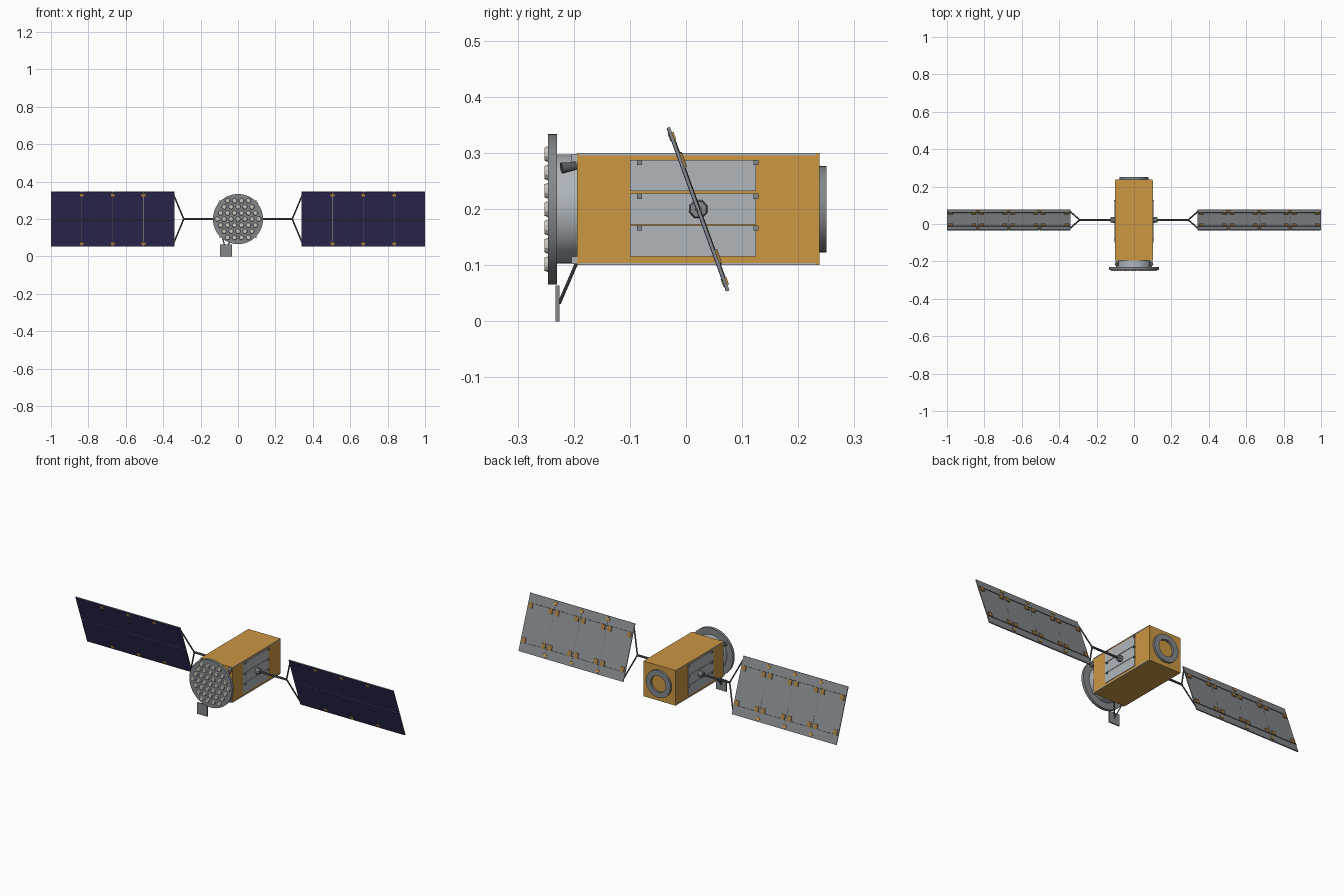
import bpy, bmesh, math
from mathutils import Matrix, Vector

old = bpy.data.objects.get("Cube")
if old:
    bpy.data.objects.remove(old, do_unlink=True)


def material(name, r, g, b):
    m = bpy.data.materials.new(name)
    m.use_nodes = True
    m.diffuse_color = (r, g, b, 1)
    m.node_tree.nodes["Principled BSDF"].inputs["Base Color"].default_value = (r, g, b, 1)
    return m


GOLD = material("gold foil", 0.60, 0.31, 0.055)
NAVY = material("navy cells", 0.030, 0.027, 0.100)
PALE = material("pale panel", 0.43, 0.47, 0.50)
GREY = material("mid grey", 0.23, 0.25, 0.265)
DARK = material("dark metal", 0.11, 0.115, 0.12)
CREAM = material("cream antenna", 0.60, 0.59, 0.52)
BRONZE = material("bronze hinge", 0.34, 0.19, 0.05)


def finish(name, bm, mat, matrix=None, smooth=False):
    bmesh.ops.recalc_face_normals(bm, faces=bm.faces)
    me = bpy.data.meshes.new(name)
    bm.to_mesh(me)
    bm.free()
    me.materials.append(mat)
    ob = bpy.data.objects.new(name, me)
    bpy.context.collection.objects.link(ob)
    if matrix:
        ob.matrix_world = matrix
    if smooth:
        bpy.ops.object.select_all(action='DESELECT')
        ob.select_set(True)
        bpy.context.view_layer.objects.active = ob
        bpy.ops.object.shade_smooth_by_angle(angle=math.radians(35))
    return ob


def boxes(name, items, mat, matrix=None):
    """One object from (centre, size) boxes."""
    bm = bmesh.new()
    for c, s in items:
        bmesh.ops.create_cube(bm, size=1, matrix=Matrix.Translation(c) @ Matrix.Diagonal((*s, 1)))
    return finish(name, bm, mat, matrix)


def rods(name, items, mat, matrix=None, sides=8, smooth=False):
    """One object from (start, end, start radius, end radius) cones."""
    bm = bmesh.new()
    for a, b, r1, r2 in items:
        a, b = Vector(a), Vector(b)
        d = b - a
        m = Matrix.Translation((a + b) / 2) @ d.to_track_quat('Z', 'Y').to_matrix().to_4x4()
        bmesh.ops.create_cone(bm, cap_ends=True, segments=sides, radius1=r1, radius2=r2,
                              depth=d.length, matrix=m)
    return finish(name, bm, mat, matrix, smooth)


def lathe(name, profile, mat, sides=40):
    """Closed (radius, y) profile spun about the long axis of the body."""
    bm = bmesh.new()
    rings = []
    for i in range(sides):
        t = math.tau * i / sides
        rings.append([bm.verts.new((r * math.cos(t), y, Z + r * math.sin(t))) for r, y in profile])
    n = len(profile)
    for i in range(sides):
        p, q = rings[i], rings[(i + 1) % sides]
        for j in range(n):
            k = (j + 1) % n
            bm.faces.new((p[j], p[k], q[k], q[j]))
    return finish(name, bm, mat, smooth=True)


Z = 0.2           # height of the main axis
AXLE_Y = 0.022    # depth of the wing axle

# Body
boxes("body", [((0, 0.022, Z), (0.2, 0.432, 0.2))], GOLD)
boxes("edge_strips", [((sx * 0.1, 0.02, Z + sz * 0.098), (0.003, 0.424, 0.004))
                      for sx in (1, -1) for sz in (1, -1)], PALE)

# Side radiators with their small latches
rows = (0.143, 0.2, 0.26)
boxes("side_radiators", [((s * 0.101, 0.0125, z), (0.004, 0.225, 0.055))
                         for s in (1, -1) for z in rows], PALE)
boxes("radiator_latches", [((s * 0.103, y, z + 0.023), (0.010, 0.009, 0.009))
                           for s in (1, -1) for z in rows for y in (-0.083, 0.125)], GREY)

# Rear docking ring
lathe("rear_ring", [(0.047, 0.236), (0.077, 0.236), (0.077, 0.2505), (0.047, 0.2505)], GREY)

# Front neck and antenna disc
rods("neck", [((0, -0.19, Z), (0, -0.232, Z), 0.097, 0.097)], PALE, sides=40, smooth=True)
rods("antenna_disc", [((0, -0.23, Z), (0, -0.246, Z), 0.134, 0.134)], GREY, sides=48, smooth=True)
boxes("neck_brackets", [((sx * 0.09, -0.199, Z + sz * 0.091), (0.016, 0.010, 0.014))
                        for sx in (1, -1) for sz in (1, -1)], PALE)
rods("thrusters", [((s * 0.088, -0.196, 0.277), (s * 0.094, -0.222, 0.273), 0.007, 0.010)
                   for s in (1, -1)], DARK, sides=12)

# Hexagonal field of antenna elements
cups = []
for row in range(-3, 4):
    count = 7 - abs(row)
    for i in range(count):
        x, z = (i - (count - 1) / 2) * 0.037, Z + row * 0.0327
        cups.append(((x, -0.245, z), (x, -0.2525, z), 0.0145, 0.0115))
rods("antenna_elements", cups, CREAM, sides=10)

# Lower front plate antenna on its struts
boxes("lower_plate", [((-0.063, -0.229, 0.032), (0.064, 0.007, 0.064))], GREY)
rods("lower_plate_struts", [((-0.063, -0.226, 0.032), (x, -0.195, 0.104), 0.003, 0.003)
                            for x in (-0.085, -0.035)], DARK)

# Wings, built upright around the axle and then tilted
TILT = Matrix.Translation((0, AXLE_Y, Z)) @ Matrix.Rotation(math.radians(20), 4, 'X')
INNER, WIDTH, HALF = 0.34, 0.165, 0.155
joints = [INNER + WIDTH * i for i in (1, 2, 3)]
ends = (1, -1)

for s, side in ((1, "left"), (-1, "right")):
    rods(side + "_axle_mount", [((s * 0.098, 0, 0), (s * 0.125, 0, 0), 0.018, 0.015)], GREY, TILT)
    rods(side + "_boom", [((s * 0.12, 0, 0), (s * 0.293, 0, 0), 0.006, 0.006)], DARK, TILT)
    rods(side + "_yoke", [((s * 0.29, 0, 0), (s * 0.342, 0, e * 0.132), 0.004, 0.004)
                          for e in ends], DARK, TILT)

    centres = [INNER + WIDTH * (i + 0.5) for i in range(4)]
    boxes(side + "_wing_panels", [((s * x, 0, 0), (WIDTH - 0.0015, 0.005, 2 * HALF))
                                  for x in centres], GREY, TILT)
    boxes(side + "_solar_cells", [((s * x, -0.003, e * 0.0785), (WIDTH - 0.004, 0.002, 0.151))
                                  for x in centres for e in ends], NAVY, TILT)
    boxes(side + "_joint_strips", [((s * x, 0, 0), (0.0025, 0.0045, 2 * HALF - 0.01))
                                   for x in joints], DARK, TILT)
    boxes(side + "_back_rails", [((s * 0.67, 0.0035, e * 0.105), (0.655, 0.003, 0.003))
                                 for e in ends], DARK, TILT)
    boxes(side + "_back_hinges", [((s * (x + o * 0.062), 0.004, e * 0.092), (0.024, 0.006, 0.028))
                                  for x in centres for o in ends for e in ends], BRONZE, TILT)
    boxes(side + "_joint_clips", [((s * x, 0, e * 0.138), (0.020, 0.011, 0.014))
                                  for x in joints for e in ends], GOLD, TILT)
